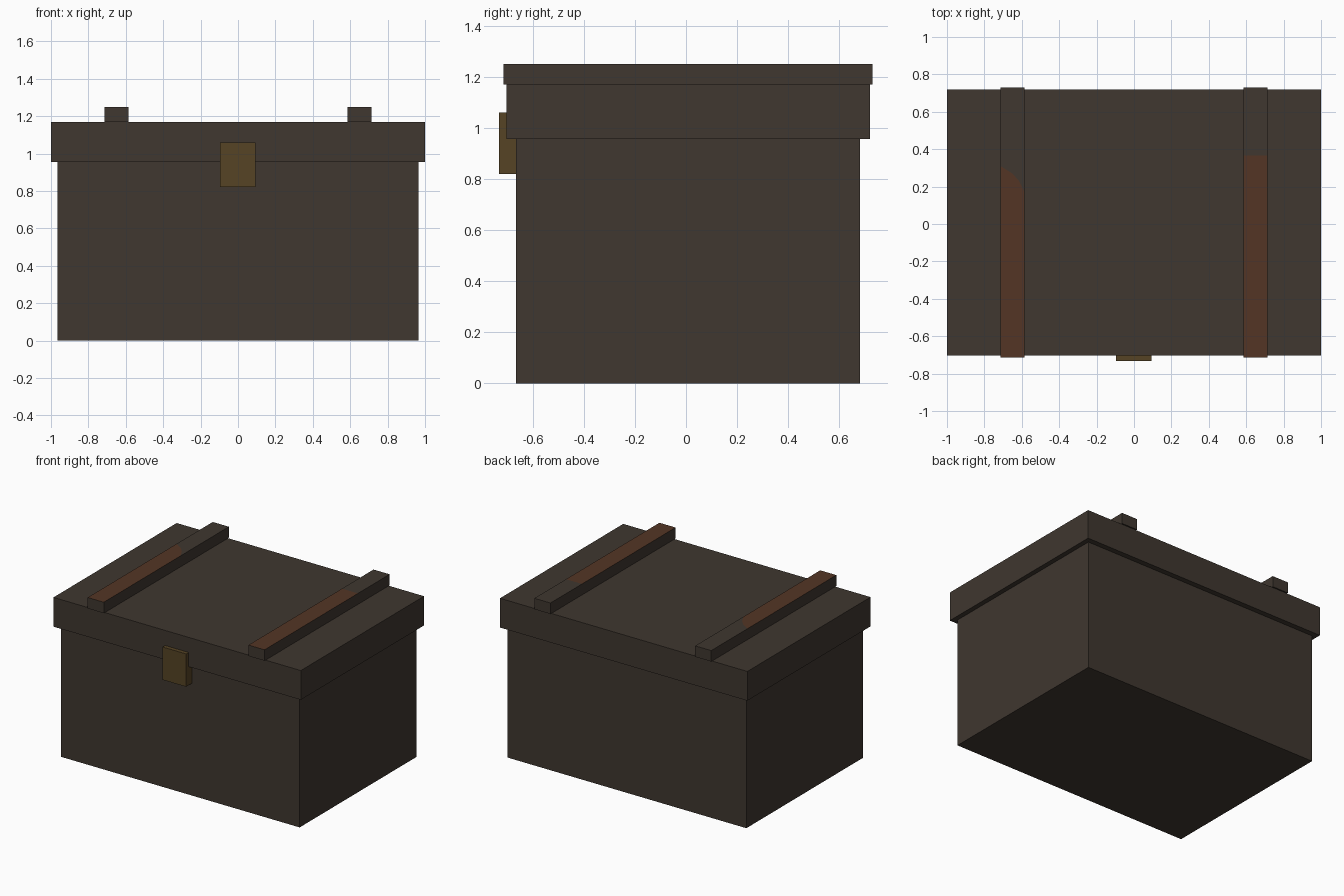
import bpy
import bmesh

cube = bpy.data.objects.get("Cube")
if cube:
    bpy.data.objects.remove(cube, do_unlink=True)


def material(name, rgb):
    mat = bpy.data.materials.new(name)
    mat.use_nodes = True
    color = (*rgb, 1)
    mat.diffuse_color = color
    bsdf = mat.node_tree.nodes["Principled BSDF"]
    bsdf.inputs["Base Color"].default_value = color
    bsdf.inputs["Roughness"].default_value = 0.9
    return mat


wood = material("dark wood", (0.050, 0.038, 0.029))
rust = material("rusty brown", (0.088, 0.036, 0.018))
brass = material("dull brass", (0.092, 0.057, 0.018))


def finish(name, bm, mats):
    bmesh.ops.recalc_face_normals(bm, faces=bm.faces)
    mesh = bpy.data.meshes.new(name)
    bm.to_mesh(mesh)
    bm.free()
    for mat in mats:
        mesh.materials.append(mat)
    obj = bpy.data.objects.new(name, mesh)
    bpy.context.collection.objects.link(obj)
    return obj


def box(name, low, high, mat):
    bm = bmesh.new()
    bmesh.ops.create_cube(bm, size=1)
    for v in bm.verts:
        v.co = [(a + b) / 2 + c * (b - a) for a, b, c in zip(low, high, v.co)]
    return finish(name, bm, [mat])


def batten(name, x, edge):
    """Lid batten whose top is split into worn and plain wood along edge."""
    half, front, back, top, bottom = 0.065, -0.715, 0.73, 1.25, 1.17
    bm = bmesh.new()

    def vert(dx, y):
        return bm.verts.new((x + dx, y, top))

    split = [vert(dx, y) for dx, y in edge]
    worn = bm.faces.new([vert(-half, front), vert(half, front)] + split[::-1])
    plain = bm.faces.new(split + [vert(half, back), vert(-half, back)])
    worn.material_index = 1
    # Extrude downwards, keeping the painted top in place
    made = bmesh.ops.extrude_face_region(bm, geom=[worn, plain], use_keep_orig=True)
    lower = [g for g in made["geom"] if isinstance(g, bmesh.types.BMVert)]
    bmesh.ops.translate(bm, verts=lower, vec=(0, 0, bottom - top))
    bm.normal_update()
    for face in bm.faces:
        if face is not worn:
            face.material_index = 0
    return finish(name, bm, [wood, rust])


# Chest body and overhanging lid
box("chest_body", (-0.965, -0.666, 0), (0.965, 0.681, 0.96), wood)
box("chest_lid", (-1, -0.703, 0.956), (1, 0.72, 1.17), wood)

# Front clasp
box("clasp", (-0.097, -0.732, 0.82), (0.093, -0.66, 1.06), brass)

# Battens across the lid, each with a worn front part
batten("left_batten", 0.65, [(-0.065, 0.365), (0.065, 0.365)])
batten("right_batten", -0.65, [(-0.065, 0.31), (-0.04, 0.295), (0.0, 0.27),
                               (0.035, 0.23), (0.065, 0.17)])
